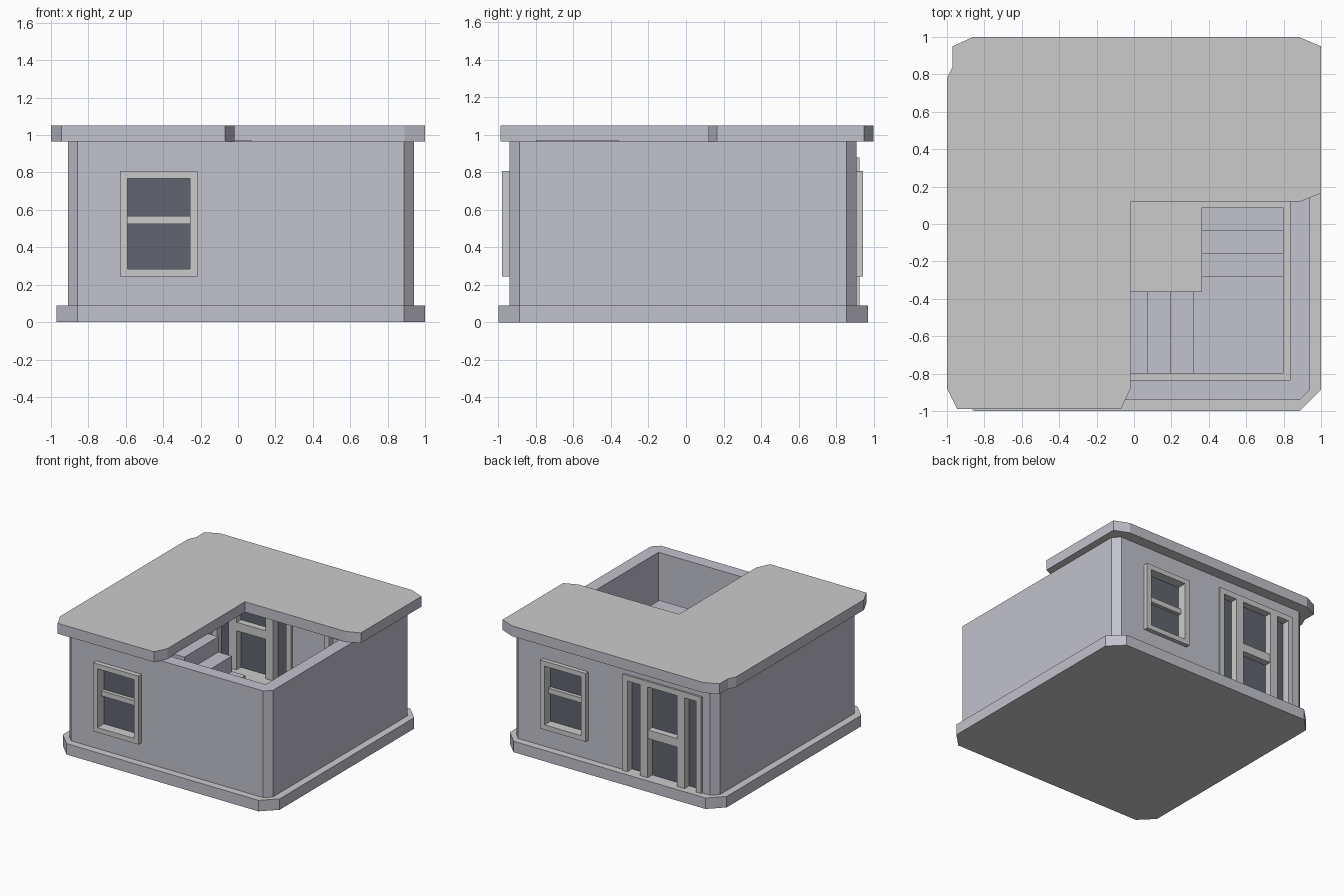
import bpy, bmesh

if "Cube" in bpy.data.objects:
    bpy.data.objects.remove(bpy.data.objects["Cube"])


def material(name, r, g, b):
    m = bpy.data.materials.new(name)
    m.diffuse_color = (r, g, b, 1)
    m.use_nodes = True
    m.node_tree.nodes["Principled BSDF"].inputs["Base Color"].default_value = m.diffuse_color
    return m


LIGHT = material("light_grey", 0.8, 0.8, 0.8)
WALL = material("wall_grey", 0.54, 0.54, 0.61)
GLASS = material("dark_glass", 0.12, 0.13, 0.16)


def finish(name, bm, mats):
    bmesh.ops.recalc_face_normals(bm, faces=bm.faces[:])
    me = bpy.data.meshes.new(name)
    bm.to_mesh(me)
    bm.free()
    ob = bpy.data.objects.new(name, me)
    bpy.context.collection.objects.link(ob)
    for m in mats:
        me.materials.append(m)
    return ob


def prism(name, outline, z0, z1, side, cap):
    """Vertical prism with separate materials for sides and caps."""
    bm = bmesh.new()
    low = [bm.verts.new((x, y, z0)) for x, y in outline]
    high = [bm.verts.new((x, y, z1)) for x, y in outline]
    for ring in (low, high):
        bm.faces.new(ring).material_index = 1
    for i in range(len(low)):
        j = (i + 1) % len(low)
        bm.faces.new((low[i], low[j], high[j], high[i]))
    return finish(name, bm, (side, cap))


def boxes(name, items, mat):
    """One object from several (x0, x1, y0, y1, z0, z1) boxes."""
    bm = bmesh.new()
    for x0, x1, y0, y1, z0, z1 in items:
        for v in bmesh.ops.create_cube(bm, size=1)["verts"]:
            v.co = (x1 if v.co.x > 0 else x0,
                    y1 if v.co.y > 0 else y0,
                    z1 if v.co.z > 0 else z0)
    return finish(name, bm, (mat,))


def chamfered(x0, x1, y0, y1, c):
    return [(x0 + c, y0), (x1 - c, y0), (x1, y0 + c), (x1, y1 - c),
            (x1 - c, y1), (x0 + c, y1), (x0, y1 - c), (x0, y0 + c)]


def cut(target, box):
    cutter = boxes("cutter", [box], WALL)
    cutter.hide_render = True
    mod = target.modifiers.new("cut", 'BOOLEAN')
    mod.operation = 'DIFFERENCE'
    mod.solver = 'EXACT'
    mod.object = cutter
    bpy.context.view_layer.objects.active = target
    bpy.ops.object.modifier_apply(modifier=mod.name)
    bpy.data.objects.remove(cutter)


def border(x0, x1, y0, y1, z0, z1, w):
    return [(x0, x0 + w, y0, y1, z0, z1), (x1 - w, x1, y0, y1, z0, z1),
            (x0 + w, x1 - w, y0, y1, z1 - w, z1), (x0 + w, x1 - w, y0, y1, z0, z0 + w)]


# Floor slab
prism("floor_slab", chamfered(-0.97, 1.0, -1.0, 0.97, 0.113), 0, 0.09, WALL, LIGHT)

# Hollow walls with openings
walls = prism("walls", chamfered(-0.91, 0.94, -0.94, 0.91, 0.053), 0.09, 0.965, WALL, WALL)
cut(walls, (-0.805, 0.835, -0.835, 0.805, -0.1, 1.2))
cut(walls, (-0.61, -0.24, -1.1, -0.7, 0.265, 0.79))
cut(walls, (0.27, 0.645, 0.7, 1.1, 0.265, 0.79))
cut(walls, (-0.76, -0.09, 0.7, 1.1, -0.1, 0.86))

# L-shaped roof with chipped corners
prism("roof", [(-0.86, 1), (0.88, 1), (1, 0.95), (1, 0.165), (0.89, 0.12),
               (-0.02, 0.12), (-0.02, -0.885), (-0.07, -0.99), (-0.945, -0.99),
               (-1, -0.88), (-1, 0.78), (-0.97, 0.84), (-0.97, 0.95)],
      0.965, 1.05, WALL, LIGHT)

# Windows: frame through the wall, middle bar, pane
for name, x0, y0, y1 in (("front_window", -0.63, -0.98, -0.795),
                         ("back_window", 0.25, 0.765, 0.945)):
    x1, yc = x0 + 0.413, (y0 + y1) / 2
    parts = border(x0, x1, y0, y1, 0.245, 0.807, 0.04)
    parts.append((x0 + 0.04, x1 - 0.04, yc - 0.04, yc + 0.04, 0.525, 0.567))
    boxes(name + "_frame", parts, LIGHT)
    boxes(name + "_glass", [(x0 + 0.03, x1 - 0.03, yc - 0.01, yc + 0.01, 0.275, 0.775)], GLASS)

# Back door with side lights
dx0, dx1, dy0, dy1 = -0.785, -0.07, 0.785, 0.925
parts = [(dx0, dx0 + 0.045, dy0, dy1, 0.09, 0.88),
         (dx1 - 0.045, dx1, dy0, dy1, 0.09, 0.88),
         (dx0 + 0.045, dx1 - 0.045, dy0, dy1, 0.835, 0.88)]
parts += [(x, x + 0.07, dy0, dy1, 0.09, 0.835) for x in (-0.635, -0.3)]
boxes("door_frame", parts, LIGHT)
boxes("door_bar", [(-0.565, -0.3, 0.79, 0.92, 0.41, 0.48)], LIGHT)
boxes("door_glass", [(dx0 + 0.03, dx1 - 0.03, 0.845, 0.865, 0.09, 0.85)], GLASS)

# Turning staircase: lower flight, landing, upper flight
rise, tread = 0.126, 0.123
lower = [(0.36, 0.8, -0.28 + tread * (2 - i), -0.28 + tread * (3 - i),
          0.09, 0.09 + rise * (i + 1)) for i in range(3)]
boxes("lower_stairs", lower, WALL)
prism("landing", [(0.32, -0.8), (0.8, -0.8), (0.8, -0.28), (0.36, -0.28), (0.36, -0.36),
                  (0.32, -0.36)], 0.09, 0.09 + rise * 4, WALL, WALL)
upper = [(0.32 - tread * (i + 1), 0.32 - tread * i, -0.8, -0.36,
          0.09, 0.09 + rise * (i + 5)) for i in range(3)]
boxes("upper_stairs", upper, WALL)
